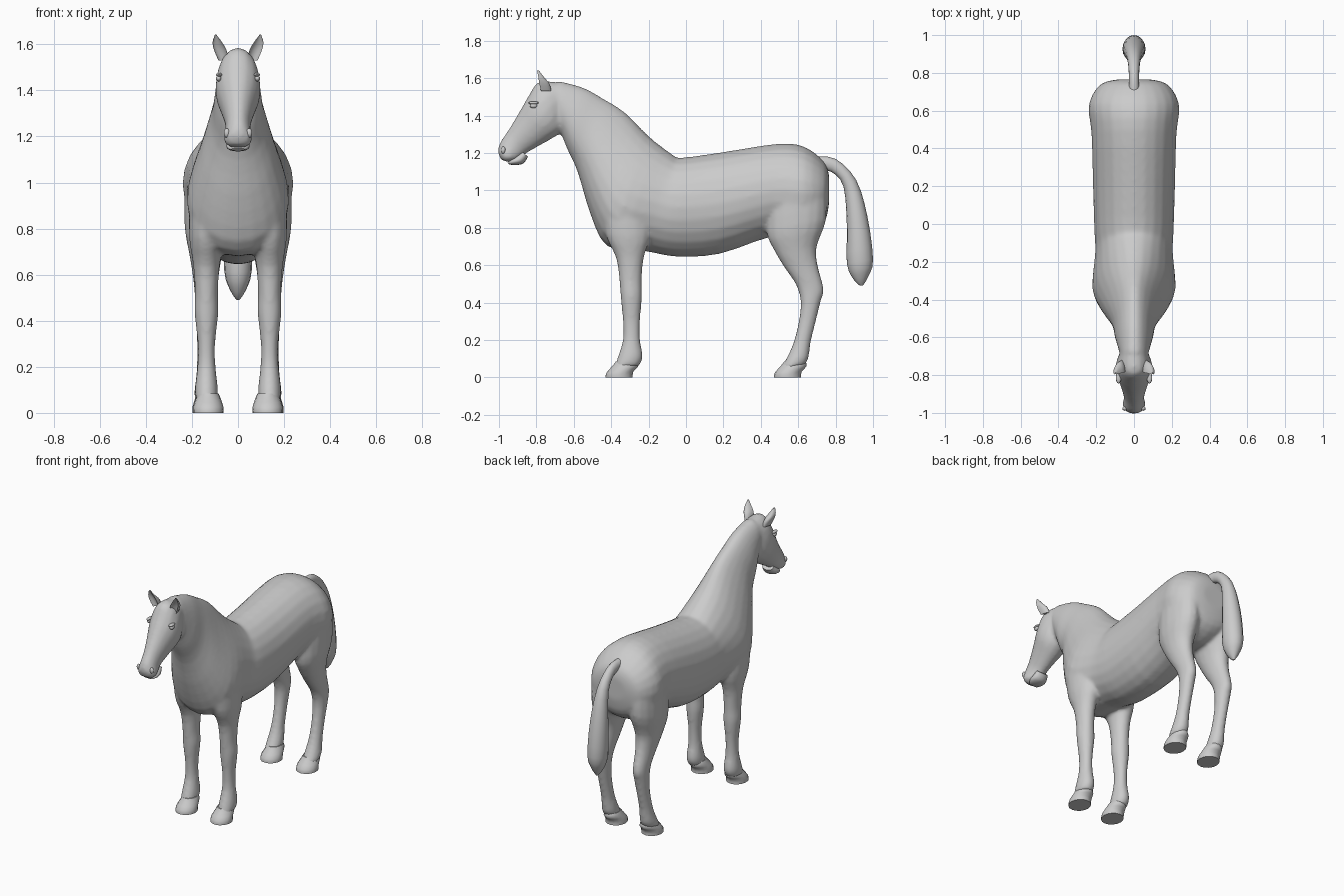
import bpy, bmesh, math
from mathutils import Vector

cube = bpy.data.objects.get("Cube")
if cube:
    bpy.data.objects.remove(cube, do_unlink=True)

grey = bpy.data.materials.new("light_grey")
grey.use_nodes = True
grey.diffuse_color = (0.6, 0.6, 0.6, 1)
grey.node_tree.nodes["Principled BSDF"].inputs["Base Color"].default_value = grey.diffuse_color


def smooth_rows(rows, steps):
    """Pad the section rows and insert Catmull-Rom sections between them."""
    rows = [Vector(tuple(r) + (0,) * (7 - len(r))) for r in rows]
    result = []
    for i in range(len(rows) - 1):
        before, start, end = rows[max(i - 1, 0)], rows[i], rows[i + 1]
        after = rows[min(i + 2, len(rows) - 1)]
        for step in range(steps):
            t = step / steps
            in_slope, out_slope = (end - before) / 2, (after - start) / 2
            rise = t * t * (3 - 2 * t)
            result.append(start * (1 - rise) + end * rise
                          + in_slope * (t * (1 - t) ** 2) - out_slope * (t * t * (1 - t)))
    return result + [rows[-1]]


def loft(bm, rows, side=1, sides=16, steps=3, scoop=False):
    """Skin oval sections: (y, z) of one edge, (y, z) of the other, half width, x, narrowing."""
    rings = []
    for y0, z0, y1, z1, width, x, narrow in smooth_rows(rows, steps):
        ring = []
        for k in range(sides):
            angle = math.tau * k / sides
            across, along = math.cos(angle), math.sin(angle)
            px = x + width * across * (1 - narrow * along)
            if scoop:
                along = 2 * (along if along > 0 else -along * 0.4) - 1
            f = (along + 1) / 2
            ring.append(bm.verts.new((side * px, y0 + (y1 - y0) * f, z0 + (z1 - z0) * f)))
        rings.append(ring)
    for low, high in zip(rings, rings[1:]):
        for k in range(sides):
            j = (k + 1) % sides
            bm.faces.new((low[k], low[j], high[j], high[k]))
    bm.faces.new(rings[0])
    bm.faces.new(rings[-1])


def finish(bm, name):
    """Turn the bmesh into a smooth grey object."""
    bmesh.ops.recalc_face_normals(bm, faces=bm.faces)
    mesh = bpy.data.meshes.new(name)
    bm.to_mesh(mesh)
    bm.free()
    obj = bpy.data.objects.new(name, mesh)
    bpy.context.collection.objects.link(obj)
    mesh.materials.append(grey)
    bpy.ops.object.select_all(action="DESELECT")
    bpy.context.view_layer.objects.active = obj
    obj.select_set(True)
    bpy.ops.object.shade_smooth_by_angle(angle=math.radians(50))
    return obj


def part(name, rows, **options):
    bm = bmesh.new()
    loft(bm, rows, **options)
    return finish(bm, name)


# Trunk and neck, rump to poll, belly edge first
trunk = [
    (.765, .93, .765, 1.08, .09), (.735, .82, .74, 1.15, .18),
    (.62, .75, .64, 1.23, .24), (.45, .75, .5, 1.25, .225),
    (.18, .66, .2, 1.205, .217), (-.05, .645, -.02, 1.175, .21),
    (-.22, .675, -.07, 1.19, .205, 0, .08), (-.42, .7, -.2, 1.29, .215, 0, .25),
    (-.51, .87, -.33, 1.42, .165, 0, .35), (-.58, 1.1, -.45, 1.495, .115, 0, .2),
    (-.635, 1.22, -.55, 1.55, .1, 0, .15), (-.67, 1.31, -.68, 1.585, .08),
]
# Head, throat to muzzle, jaw edge first
head = [
    (-.65, 1.4, -.7, 1.58, .07), (-.665, 1.315, -.79, 1.58, .092),
    (-.71, 1.28, -.845, 1.5, .098), (-.78, 1.24, -.9, 1.405, .075),
    (-.85, 1.2, -.955, 1.315, .056), (-.88, 1.175, -.995, 1.255, .056),
    (-.91, 1.16, -1.005, 1.205, .062), (-.95, 1.15, -.99, 1.165, .042),
]
# Legs, top to fetlock, front edge first
FRONT_X, HIND_X = .137, .14
front_leg = [
    (-.45, .92, -.2, .92, .075), (-.43, .76, -.19, .76, .075),
    (-.375, .64, -.225, .64, .058), (-.357, .52, -.236, .52, .05),
    (-.35, .43, -.235, .43, .052), (-.338, .3, -.245, .3, .038),
    (-.338, .2, -.245, .2, .04), (-.365, .11, -.23, .11, .05),
    (-.385, .05, -.25, .06, .048),
]
hind_leg = [
    (.44, 1, .75, 1, .09), (.43, .78, .75, .84, .092),
    (.47, .68, .7, .7, .072), (.53, .58, .705, .6, .056),
    (.585, .5, .738, .47, .046), (.612, .41, .722, .41, .044),
    (.602, .3, .695, .3, .038), (.572, .18, .668, .19, .04),
    (.53, .09, .655, .1, .05), (.505, .05, .63, .06, .048),
]
sides_named = ((1, "left"), (-1, "right"))

# One blended skin for trunk, neck, head and legs
bm = bmesh.new()
loft(bm, trunk, sides=24)
loft(bm, head)
for side, _ in sides_named:
    for rows, x in ((front_leg, FRONT_X), (hind_leg, HIND_X)):
        loft(bm, [row + (x,) for row in rows], side=side)
body = finish(bm, "horse_body")
skin = body.modifiers.new("blend_skin", "REMESH")
skin.mode = "VOXEL"
skin.voxel_size = 0.011
skin.use_smooth_shade = True
soften = body.modifiers.new("soften", "SMOOTH")
soften.factor = 0.5
soften.iterations = 8

# Lower lip under the mouth line
part("lower_lip", [
    (-.845, 1.18, -.88, 1.21, .04), (-.868, 1.145, -.915, 1.185, .05),
    (-.91, 1.135, -.935, 1.17, .048), (-.945, 1.138, -.955, 1.15, .03),
])

# Tail, dock to tip, inner edge first
part("tail", [
    (.69, 1.11, .69, 1.18, .03), (.775, 1.1, .8, 1.168, .027),
    (.842, 1.02, .91, 1.055, .036), (.86, .81, .97, .86, .056),
    (.86, .61, 1, .63, .06), (.895, .525, .975, .54, .034),
    (.93, .49, .945, .49, .006),
])

# Hooves: sole, wall and coronet, toe edge first
hoof = [
    (-.09, 0, .055, 0, .066), (-.085, .025, .058, .03, .065),
    (-.05, .065, .085, .06, .054), (-.035, .085, .08, .085, .044),
]
# Ears: base to tip, hollow edge first
ear = [
    (-.775, 1.53, -.72, 1.53, .022, .063), (-.785, 1.575, -.73, 1.57, .027, .077),
    (-.79, 1.61, -.755, 1.6, .02, .09), (-.797, 1.642, -.788, 1.642, .003, .097),
]
for side, word in sides_named:
    for place, x, y in (("front", FRONT_X, -.34), ("hind", HIND_X, .56)):
        part(f"{word}_{place}_hoof",
             [(a + y, b, c + y, d, w, x - .008) for a, b, c, d, w in hoof], side=side, steps=2)
    part(f"{word}_ear", ear, side=side, scoop=True)

    # Eyeball with a brow ridge above it, and a nostril rim
    for name, spot, size in (("eye", (.084, -.815, 1.452), (.012, .02, .013)),
                             ("brow", (.082, -.815, 1.468), (.014, .03, .008)),
                             ("nostril", (.048, -.977, 1.215), (.014, .012, .02))):
        bm = bmesh.new()
        bmesh.ops.create_uvsphere(bm, u_segments=12, v_segments=8, radius=1)
        bmesh.ops.scale(bm, vec=size, verts=bm.verts)
        bmesh.ops.translate(bm, vec=(side * spot[0], spot[1], spot[2]), verts=bm.verts)
        finish(bm, f"{word}_{name}")
